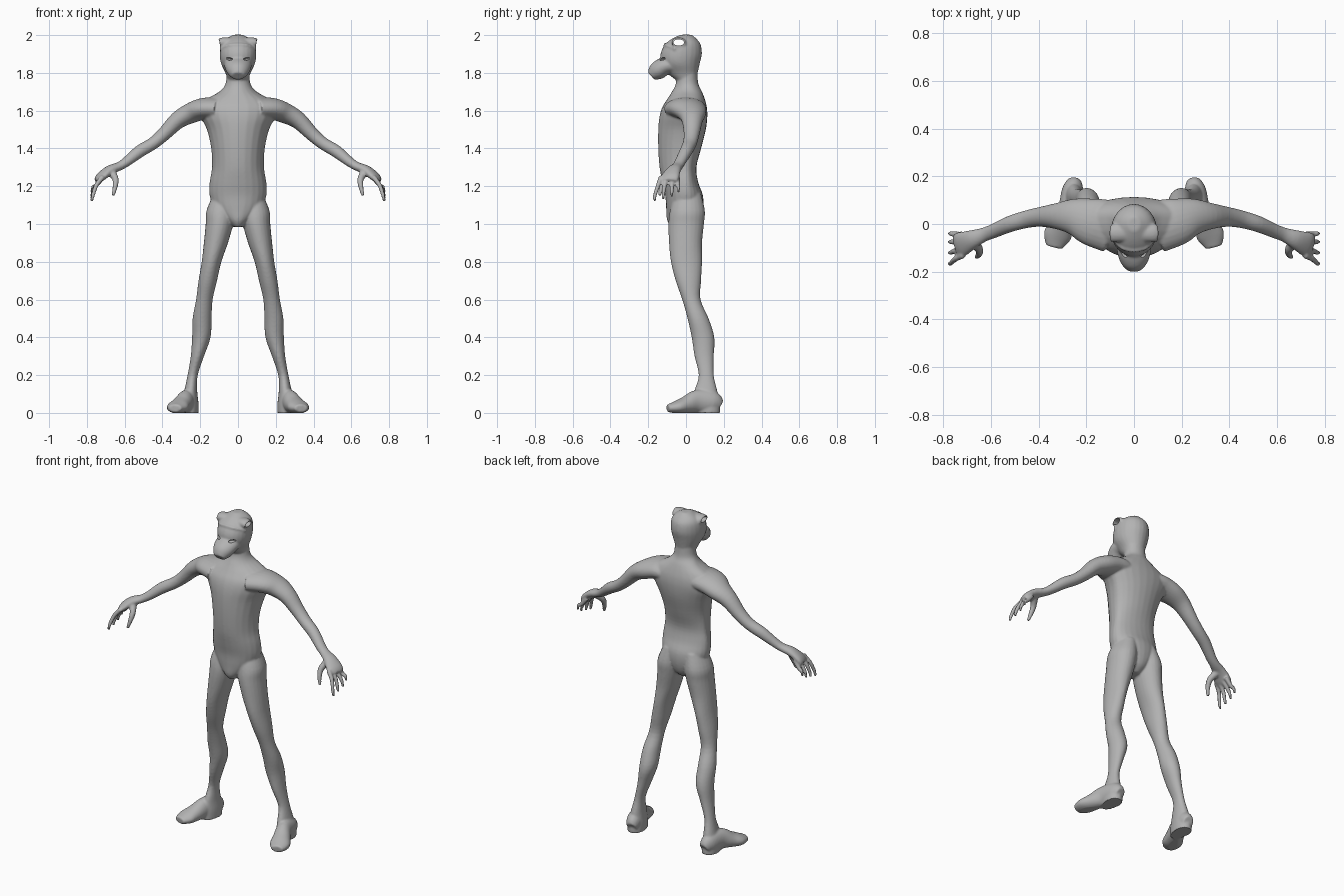
import bpy, bmesh, math
from mathutils import Vector, Matrix

if "Cube" in bpy.data.objects:
    bpy.data.objects.remove(bpy.data.objects["Cube"])

SEGS = 24
STEPS = 4
bm = bmesh.new()


def spline(rows):
    """Catmull-Rom interpolation of rows of numbers."""
    out = []
    last = len(rows) - 1
    for i in range(last):
        a, b, c, d = rows[max(i - 1, 0)], rows[i], rows[i + 1], rows[min(i + 2, last)]
        for k in range(STEPS):
            t = k / STEPS
            out.append([0.5 * (2 * q + (r - p) * t + (2 * p - 5 * q + 4 * r - s) * t * t
                               + (3 * q - p - 3 * r + s) * t ** 3)
                        for p, q, r, s in zip(a, b, c, d)])
    out.append(list(rows[-1]))
    return out


def skin(rings):
    """Bridge rings of points into a closed shell."""
    loops = [[bm.verts.new(p) for p in ring] for ring in rings]
    for a, b in zip(loops, loops[1:]):
        for i in range(SEGS):
            j = (i + 1) % SEGS
            bm.faces.new((a[i], a[j], b[j], b[i]))
    bm.faces.new(loops[0][::-1])
    bm.faces.new(loops[-1])


ANGLES = [2 * math.pi * i / SEGS for i in range(SEGS)]


def stack(rows, side=1):
    """Level rings: height, centre x, half width, front y, widest y, back y."""
    rings = []
    for z, cx, rx, front, mid, back in spline(rows):
        rings.append([(side * (cx + rx * math.cos(a)),
                       mid + math.sin(a) * (back - mid if math.sin(a) > 0 else mid - front), z)
                      for a in ANGLES])
    skin(rings)


def tube(rows, side=1, ref=(0, 0, 1)):
    """Rings along a path: x, y, z, side radius, upright radius."""
    rows = spline(rows)
    pts = [Vector(r[:3]) for r in rows]
    rings = []
    for i, row in enumerate(rows):
        t = (pts[min(i + 1, len(pts) - 1)] - pts[max(i - 1, 0)]).normalized()
        u = t.cross(Vector(ref)).normalized()
        v = u.cross(t)
        ring = [pts[i] + u * row[3] * math.cos(a) + v * row[4] * math.sin(a) for a in ANGLES]
        rings.append([(side * p.x, p.y, p.z) for p in ring])
    skin(rings)


# Torso and neck
stack([(0.985, 0, .03, -.08, -.01, .03), (1.02, 0, .07, -.10, 0, .07),
       (1.08, 0, .125, -.105, 0, .09), (1.15, 0, .15, -.11, 0, .09),
       (1.22, 0, .15, -.125, 0, .065), (1.3, 0, .138, -.14, 0, .055),
       (1.4, 0, .142, -.147, 0, .08), (1.5, 0, .165, -.147, .02, .105),
       (1.57, 0, .20, -.14, .03, .113), (1.62, 0, .21, -.125, .03, .11),
       (1.66, 0, .17, -.10, .03, .10), (1.7, 0, .10, -.075, .03, .085),
       (1.74, 0, .067, -.055, .01, .066), (1.8, 0, .06, -.05, .01, .06)])

# Skull
stack([(1.76, 0, .055, -.05, 0, .055), (1.8, 0, .067, -.10, -.01, .062),
       (1.85, 0, .09, -.13, -.03, .073), (1.9, 0, .097, -.135, -.03, .084),
       (1.95, 0, .09, -.112, -.02, .078), (1.98, 0, .064, -.075, 0, .056),
       (2.002, 0, .025, -.03, 0, .03)])

# Muzzle
tube([(0, -.06, 1.84, .07, .045), (0, -.11, 1.837, .072, .048),
      (0, -.155, 1.808, .058, .048), (0, -.184, 1.783, .034, .027)])

for s in (1, -1):
    # Brow crest and rim of the side opening on the head
    tube([(0, -.112, 1.95, .008, .008), (.05, -.10, 1.945, .008, .008),
          (.093, -.055, 1.925, .008, .008)], s)
    tube([(.03, -.038, 1.962, .036, .025), (.075, -.038, 1.962, .038, .026),
          (.098, -.038, 1.958, .037, .024)], s)

    # Leg
    stack([(1.16, .07, .06, -.06, 0, .08), (1.07, .09, .077, -.085, 0, .10),
           (1.0, .098, .073, -.093, 0, .095), (.9, .117, .064, -.09, 0, .085),
           (.8, .14, .052, -.08, 0, .085), (.7, .16, .049, -.055, .01, .08),
           (.6, .178, .044, -.02, .03, .077), (.5, .19, .05, .008, .06, .12),
           (.4, .194, .049, .03, .09, .15), (.3, .215, .035, .045, .1, .147),
           (.2, .24, .027, .067, .11, .147), (.12, .25, .034, .045, .115, .165),
           (.05, .255, .046, .03, .12, .18), (-.005, .255, .046, .03, .12, .18)], s)

    # Foot
    tube([(.25, .178, .035, .03, .035), (.257, .14, .055, .045, .06),
          (.275, .06, .06, .045, .062), (.30, 0, .042, .052, .046),
          (.322, -.05, .03, .058, .034), (.335, -.097, .024, .035, .02)], s)

    # Arm and palm
    tube([(.10, -.01, 1.61, .11, .06), (.18, .01, 1.61, .10, .058),
          (.25, .03, 1.587, .078, .054), (.32, .033, 1.548, .056, .046),
          (.39, .03, 1.478, .042, .037), (.45, .02, 1.427, .037, .033),
          (.52, 0, 1.385, .034, .033), (.59, -.03, 1.33, .030, .026),
          (.63, -.045, 1.305, .030, .023), (.68, -.065, 1.285, .040, .025),
          (.725, -.085, 1.25, .052, .022), (.745, -.092, 1.228, .045, .014)], s)

    # Four curled fingers
    for base, tip, low in ((-.045, -.04, 1.165), (-.075, -.075, 1.145),
                           (-.105, -.12, 1.13), (-.13, -.165, 1.12)):
        tube([(.715, base, 1.25, .014, .014), (.75, (base + tip) / 2, 1.205, .012, .012),
              (.768, tip, low + .03, .010, .010), (.774, tip, low, .007, .007)],
             s, (0, 1, 0))

    # Thumb
    tube([(.67, -.075, 1.275, .022, .022), (.648, -.11, 1.235, .017, .017),
          (.652, -.13, 1.19, .013, .013), (.662, -.14, 1.15, .008, .008)], s, (0, 1, 0))

bmesh.ops.recalc_face_normals(bm, faces=bm.faces[:])
mesh = bpy.data.meshes.new("body")
bm.to_mesh(mesh)
bm.free()
body = bpy.data.objects.new("body", mesh)
bpy.context.collection.objects.link(body)

grey = bpy.data.materials.new("plain_grey")
grey.use_nodes = True
grey.diffuse_color = (.45, .45, .45, 1)
grey.node_tree.nodes["Principled BSDF"].inputs["Base Color"].default_value = (.45, .45, .45, 1)
mesh.materials.append(grey)

# Fuse the parts into one smooth skin
fuse = body.modifiers.new("fuse", "REMESH")
fuse.mode = "VOXEL"
fuse.voxel_size = .006
soft = body.modifiers.new("soften", "SMOOTH")
soft.factor = .5
soft.iterations = 5


def cutter(name, loc, size, tilt=0):
    """Ellipsoid that is cut out of the body."""
    cut = bmesh.new()
    bmesh.ops.create_uvsphere(cut, u_segments=20, v_segments=12, radius=1,
                              matrix=Matrix.Translation(loc) @ Matrix.Rotation(tilt, 4, "Y")
                              @ Matrix.Diagonal((*size, 1)))
    data = bpy.data.meshes.new(name)
    cut.to_mesh(data)
    cut.free()
    data.materials.append(grey)
    obj = bpy.data.objects.new(name, data)
    obj.hide_render = True
    bpy.context.collection.objects.link(obj)
    mod = body.modifiers.new(name, "BOOLEAN")
    mod.operation = "DIFFERENCE"
    mod.solver = "EXACT"
    mod.object = obj
    return obj


# Eye slits and the opening through the sides of the head
cutters = [cutter("eye_slit", (s * .052, -.128, 1.875), (.027, .02, .008), -s * .2)
           for s in (1, -1)]
cutters.append(cutter("head_opening", (0, -.038, 1.961), (.25, .031, .018)))

# Bake the modifiers, then remove the cutters
depsgraph = bpy.context.evaluated_depsgraph_get()
final = bpy.data.meshes.new_from_object(body.evaluated_get(depsgraph))
body.modifiers.clear()
body.data = final
for obj in cutters:
    bpy.data.objects.remove(obj)

# Flat soles and smooth shading
for v in final.vertices:
    v.co.z = max(v.co.z, 0)
if not final.materials:
    final.materials.append(grey)
for p in final.polygons:
    p.use_smooth = True
final.set_sharp_from_angle(angle=math.radians(40))
